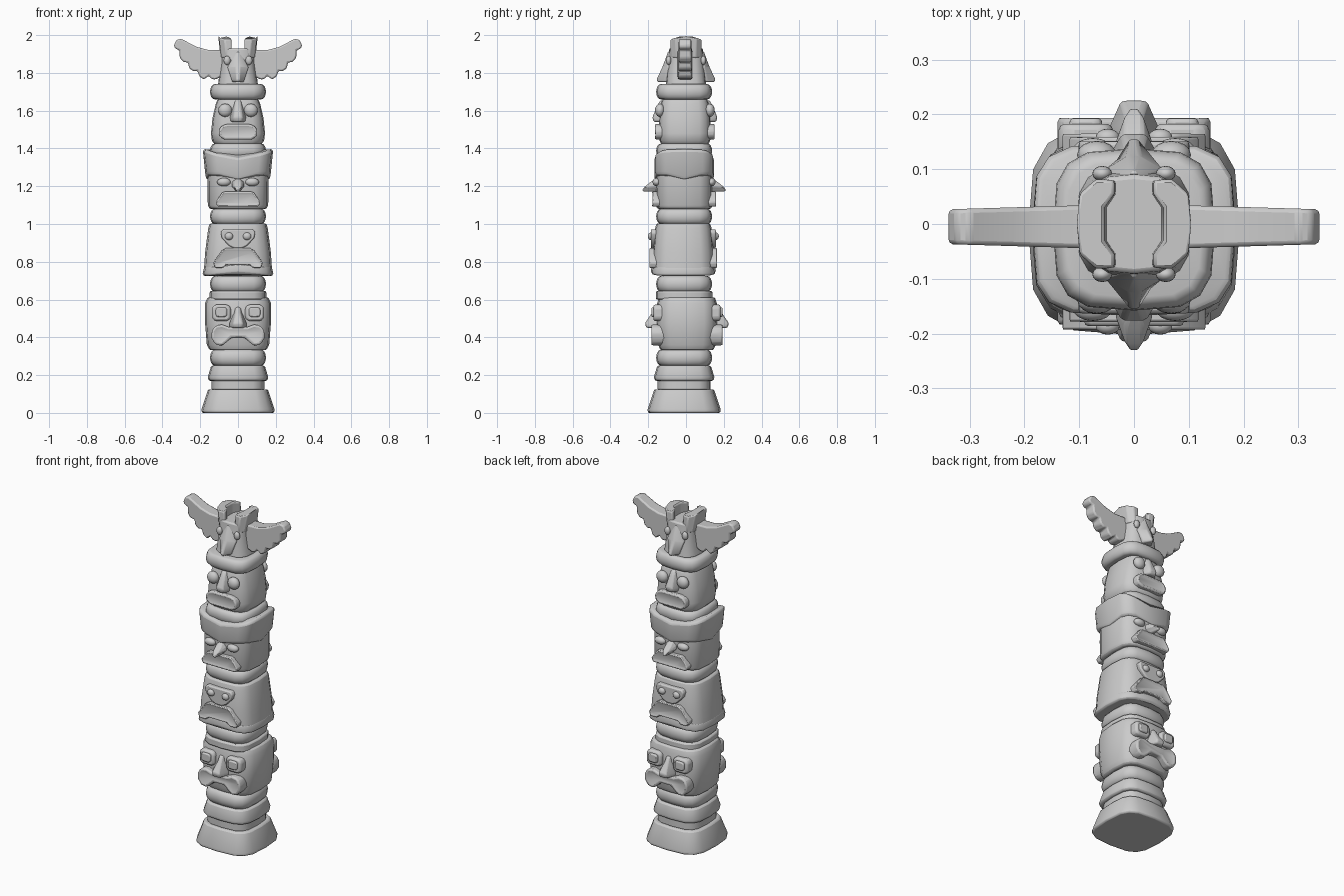
import bpy, bmesh, math
from mathutils import Matrix

cube = bpy.data.objects.get("Cube")
if cube:
    bpy.data.objects.remove(cube)

stone = bpy.data.materials.new("plain_grey")
stone.use_nodes = True
GREY = (0.6, 0.6, 0.6, 1)
stone.diffuse_color = GREY
stone.node_tree.nodes["Principled BSDF"].inputs["Base Color"].default_value = GREY


def finish(name, bm, bevel=0.0, yc=0.0):
    bmesh.ops.recalc_face_normals(bm, faces=bm.faces)
    mesh = bpy.data.meshes.new(name)
    bm.to_mesh(mesh)
    bm.free()
    mesh.materials.append(stone)
    ob = bpy.data.objects.new(name, mesh)
    ob.location.y = yc
    bpy.context.collection.objects.link(ob)
    if bevel:
        mod = ob.modifiers.new("soft_edges", "BEVEL")
        mod.width, mod.segments, mod.limit_method = bevel, 2, "ANGLE"
        mod.angle_limit = math.radians(35)
    bpy.ops.object.select_all(action="DESELECT")
    ob.select_set(True)
    bpy.context.view_layer.objects.active = ob
    bpy.ops.object.shade_smooth_by_angle(angle=math.radians(35))
    return ob


def both_sides(name, bm, bevel, yc):
    back = bm.copy()
    bmesh.ops.rotate(back, verts=back.verts, matrix=Matrix.Rotation(math.pi, 3, "Z"))
    finish("front_" + name, bm, bevel, yc)
    finish("back_" + name, back, bevel, yc)


def skin(bm, rings):
    """Join equal rings of points and cap both ends."""
    loops = [[bm.verts.new(p) for p in ring] for ring in rings]
    n = len(loops[0])
    for a, b in zip(loops, loops[1:]):
        for i in range(n):
            bm.faces.new((a[i], a[(i + 1) % n], b[(i + 1) % n], b[i]))
    bm.faces.new(loops[0])
    bm.faces.new(loops[-1])


def block(name, rows, yc=-0.01, bevel=0.008, power=3.4, lift=lambda u, v, z: 0):
    """Rounded-square trunk section; rows are (z, half width, half depth)."""
    def ring(z, hx, hy):
        pts = []
        for i in range(16):
            a = math.tau * i / 16
            c, s = math.cos(a), math.sin(a)
            u = math.copysign(abs(c) ** (2 / power), c)
            v = math.copysign(abs(s) ** (2 / power), s)
            pts.append((hx * u, hy * v, z + lift(u, v, z)))
        return pts
    bm = bmesh.new()
    skin(bm, [ring(*r) for r in rows])
    return finish(name, bm, bevel, yc)


def collar(name, z0, z1, h=0.148):
    r = (z1 - z0) / 2
    rows = []
    for i in range(9):
        a = math.pi * (i / 8 - 0.5)
        w = h - 0.6 * r * (1 - math.cos(a))
        rows.append(((z0 + z1) / 2 + r * math.sin(a), w, w))
    block(name, rows, bevel=0)


def plate(name, half, y0, y1, yc, bevel=0.01, lip=0.0, shift=0.0):
    """Mirrored outline pushed out of the trunk; lip sinks a panel in its face."""
    pts = half + [(-x, z) for x, z in reversed(half) if x > 0]
    bm = bmesh.new()
    skin(bm, [[(x + shift, -y, z) for x, z in pts] for y in (y0, y1)])
    if lip:
        bm.faces.ensure_lookup_table()
        bmesh.ops.recalc_face_normals(bm, faces=bm.faces)
        bmesh.ops.inset_region(bm, faces=[bm.faces[-1]], thickness=lip, depth=-0.008)
    both_sides(name, bm, bevel, yc)


def wedge(name, rows, inner, yc, bevel=0.008, slim=0.5):
    """Nose or beak; rows are (z, half width, reach)."""
    bm = bmesh.new()
    skin(bm, [[(-w, -inner, z), (-w, -(inner + d) / 2, z), (-w * slim, -d, z),
               (w * slim, -d, z), (w, -(inner + d) / 2, z), (w, -inner, z)]
              for z, w, d in rows])
    both_sides(name, bm, bevel, yc)


def eyes(name, x, y, z, size, yc):
    for side, sx in (("left", x), ("right", -x)):
        bm = bmesh.new()
        bmesh.ops.create_uvsphere(bm, u_segments=16, v_segments=10, radius=1)
        bmesh.ops.scale(bm, verts=bm.verts, vec=size)
        bmesh.ops.translate(bm, verts=bm.verts, vec=(sx, -y, z))
        both_sides(f"{side}_{name}", bm, 0, yc)


def rounded(hx, hz, z, k=0.35):
    return [(hx * (1 - k), z + hz), (hx, z + hz * (1 - k)),
            (hx, z - hz * (1 - k)), (hx * (1 - k), z - hz)]


# Plinth and lower collars
block("base", [(0, .192, .192), (.02, .193, .193), (.125, .158, .158)])
block("base_neck", [(.12, .14, .14), (.175, .14, .14)])
block("base_band", [(.17, .155, .155), (.19, .16, .16), (.25, .142, .142)])
collar("collar_1", .25, .335)
block("collar_2_step", [(.6, .15, .15), (.645, .15, .15)])
collar("collar_2", .64, .725)
collar("collar_3", 1.0, 1.08)
collar("collar_4", 1.35, 1.425)
collar("collar_5", 1.66, 1.74)

# Lowest head: square goggle eyes and wide lips
Y1 = .005
block("wide_head", [(.332, .15, .14), (.36, .165, .152), (.47, .174, .162),
                    (.58, .175, .158), (.612, .16, .148)], Y1)
for side, sx in (("left", .088), ("right", -.088)):
    plate(f"{side}_square_eye", rounded(.05, .044, .53), .1, .178, Y1, .012, shift=sx)
    plate(f"{side}_square_pupil", rounded(.03, .026, .533), .1, .188, Y1, .008, shift=sx)
plate("wide_mouth", [(.05, .455), (.085, .468), (.12, .462), (.14, .435), (.14, .395),
                     (.12, .362), (.085, .355), (.06, .375), (.035, .4)],
      .1, .195, Y1, .015, lip=.015)
wedge("wide_nose", [(.56, .018, .168), (.53, .022, .185), (.475, .045, .222),
                    (.45, .045, .215)], .12, Y1)

# Second head: flared skirt, eye mask and beard
Y2 = -.014
block("masked_head", [(.76, .18, .165), (.85, .174, .162), (.975, .158, .15),
                      (1.003, .15, .142)], Y2)
block("masked_skirt", [(.725, .182, .168), (.74, .187, .172), (.775, .178, .165)], Y2,
      lift=lambda u, v, z: .015 * max(0, abs(v) - abs(u)))
plate("eye_mask", [(.08, .972), (.092, .955), (.085, .925), (.048, .885), (.02, .872)],
      .1, .172, Y2, .007)
eyes("mask_eye", .048, .172, .935, (.022, .016, .02), Y2)
plate("beard", [(.065, .872), (.085, .86), (.132, .795), (.122, .768), (.08, .768),
                (.06, .785)], .1, .182, Y2, .007, lip=.016)

# Third head: heavy brow, hooked nose and open mouth
block("brow_head", [(1.08, .15, .142), (1.1, .16, .15), (1.28, .162, .148)])
block("brow_cap", [(1.245, .163, .152), (1.265, .172, .158), (1.345, .186, .158),
                   (1.352, .172, .146)], power=4,
      lift=lambda u, v, z: (.045 * abs(u) ** 1.5 if z > 1.3
                            else .025 * (abs(abs(u) - .6) < .4) - .012))
eyes("brow_eye", .075, .145, 1.222, (.036, .022, .022), -.01)
wedge("hooked_nose", [(1.238, .016, .155), (1.22, .032, .18), (1.198, .033, .208),
                      (1.18, .016, .222), (1.172, .012, .215)], .12, -.01, .005)
plate("brow_mouth", [(.07, 1.172), (.085, 1.165), (.12, 1.115), (.108, 1.092),
                     (.04, 1.092)], .1, .172, -.01, .008, lip=.018)

# Fourth head: round eyes, long nose and rounded mouth
Y4 = -.006
block("round_head", [(1.42, .12, .122), (1.44, .138, .134), (1.48, .143, .138),
                     (1.56, .135, .136), (1.635, .118, .128), (1.66, .108, .12)], Y4)
eyes("round_eye", .068, .132, 1.602, (.036, .026, .035), Y4)
wedge("long_nose", [(1.655, .018, .13), (1.63, .024, .145), (1.565, .042, .172),
                    (1.54, .038, .165)], .1, Y4)
plate("round_mouth", [(.055, 1.53), (.085, 1.522), (.103, 1.495), (.098, 1.462),
                      (.07, 1.447)], .08, .162, Y4, .012, lip=.018)

# Top bird: body, side crests, beak, eyes and scalloped wings
block("bird_body", [(1.735, .106, .108), (1.76, .103, .105), (1.86, .088, .096),
                    (1.93, .088, .09)], 0, power=3)
for side, s in (("left", 1), ("right", -1)):
    bm = bmesh.new()
    rim = [(.07, .082), (.1, .055), (.105, 0), (.1, -.055), (.07, -.082),
           (.036, -.08), (.036, -.055), (.054, -.03), (.054, .03), (.036, .055), (.036, .08)]
    skin(bm, [[(s * x * (.88 if low else 1), y, 1.88 if low else 1.998 - .25 * abs(y))
               for x, y in rim] for low in (True, False)])
    finish(f"{side}_crest", bm, .006)

    # Wing outline with a feather-scalloped lower edge
    wing = [(.07, 1.92), (.16, 1.922), (.22, 1.938), (.3, 1.98), (.325, 1.975), (.34, 1.945),
            (.332, 1.928), (.31, 1.92), (.308, 1.88), (.29, 1.858), (.265, 1.855),
            (.258, 1.825), (.235, 1.808), (.215, 1.812), (.205, 1.782), (.18, 1.765),
            (.155, 1.785), (.14, 1.768), (.12, 1.765), (.07, 1.79)]
    bm = bmesh.new()
    skin(bm, [[(s * x, f * (.042 - .03 * x) - .005, z) for x, z in wing] for f in (-1, 1)])
    finish(f"{side}_wing", bm, .008)

wedge("beak", [(1.912, .012, .095), (1.83, .056, .125), (1.765, .034, .156),
               (1.752, .03, .15)], .07, 0, .005, slim=.2)
eyes("bird_eye", .058, .092, 1.866, (.018, .014, .024), 0)
